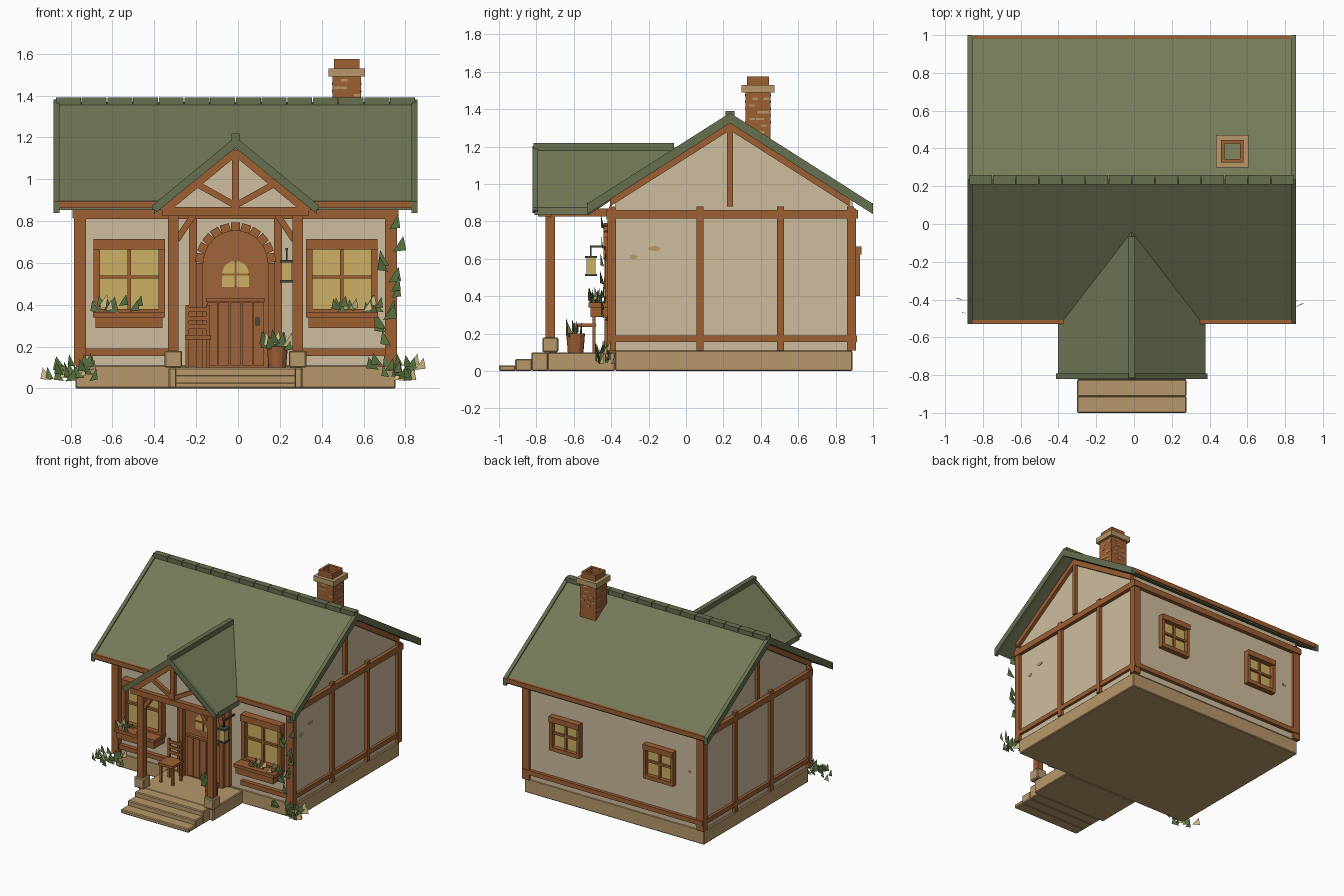
import bpy, bmesh, random
from math import sin, cos, pi
from mathutils import Vector

random.seed(4)
cube = bpy.data.objects.get("Cube")
if cube:
    bpy.data.objects.remove(cube, do_unlink=True)

CENTRE = -0.012  # every x below is relative to the centre line


def material(name, hexcode):
    rgb = [int(hexcode[i:i + 2], 16) / 255 for i in (0, 2, 4)]
    lin = [c / 12.92 if c < 0.04 else ((c + 0.055) / 1.055) ** 2.4 for c in rgb]
    mat = bpy.data.materials.new(name)
    mat.use_nodes = True
    mat.diffuse_color = (*lin, 1)
    mat.node_tree.nodes["Principled BSDF"].inputs["Base Color"].default_value = (*lin, 1)
    return mat


roof_green = material("roof green", "747A58")
trim_green = material("roof trim green", "667050")
plaster = material("plaster", "CFBD9F")
timber = material("timber brown", "9F6034")
door_wood = material("door wood", "A0643A")
stone = material("stone tan", "B8986A")
glass = material("window yellow", "CDB064")
leaf = material("leaf green", "5A7441")
petal = material("petal cream", "D8C48C")
iron = material("dark iron", "454A3C")


def finish(name, bm, *mats):
    mesh = bpy.data.meshes.new(name)
    bm.to_mesh(mesh)
    bm.free()
    for mat in mats:
        mesh.materials.append(mat)
    obj = bpy.data.objects.new(name, mesh)
    obj.location.x = CENTRE
    bpy.context.collection.objects.link(obj)
    return obj


def prism(name, points, sweep, mat, bevel=0):
    """Flat outline swept along a vector."""
    bm = bmesh.new()
    face = bm.faces.new([bm.verts.new(p) for p in points])
    new = bmesh.ops.extrude_face_region(bm, geom=[face])["geom"]
    verts = [v for v in new if isinstance(v, bmesh.types.BMVert)]
    bmesh.ops.translate(bm, verts=verts, vec=sweep)
    bmesh.ops.recalc_face_normals(bm, faces=bm.faces)
    obj = finish(name, bm, mat)
    if bevel:
        mod = obj.modifiers.new("soft edge", "BEVEL")
        mod.width, mod.segments = bevel, 1
    return obj


def box(name, x0, x1, y0, y1, z0, z1, mat, bevel=0):
    return prism(name, [(x0, y0, z0), (x1, y0, z0), (x1, y1, z0), (x0, y1, z0)],
                 (0, 0, z1 - z0), mat, bevel)


def beam(name, start, end, width, depth, mat, side=(0, 1, 0)):
    """Square bar between two points; depth runs along side."""
    a, b, s = Vector(start), Vector(end), Vector(side)
    across = (b - a).cross(s).normalized() * width / 2
    s = s * depth / 2
    return prism(name, [a + across + s, a - across + s, a - across - s, a + across - s], b - a, mat)


def ring(name, x, y, outer, inner, z0, z1, mat):
    """Hollow square tube."""
    for s in (-1, 1):
        box(name, x - outer, x + outer, y + s * inner, y + s * outer, z0, z1, mat)
        box(name, x + s * inner, x + s * outer, y - inner, y + inner, z0, z1, mat)


def leaves(name, centre, spread, count, size, blossom=0):
    """Loose triangular leaves, every few of them a petal."""
    bm = bmesh.new()
    for i in range(count):
        p = Vector([c + random.uniform(-s, s) for c, s in zip(centre, spread)])
        t = random.uniform(-0.5, 0.5)
        w = size * random.uniform(0.6, 1) * random.choice((-1, 1))
        corners = (p, p + Vector((w, t * size, 0.1 * size)), p + Vector((w * 0.8, t * size, size)))
        face = bm.faces.new([bm.verts.new(c) for c in corners])
        face.material_index = 1 if blossom and i % blossom == 0 else 0
    finish(name, bm, leaf, petal)


# Stone base, porch floor and steps
FRONT, BACK, RIDGE = -0.38, 0.89, 0.235
box("foundation", -0.765, 0.765, FRONT, BACK, 0, 0.11, stone, 0.006)
box("porch_floor", -0.32, 0.32, -0.74, FRONT, 0, 0.1, stone, 0.006)
for i in range(3):
    box("step", -0.29, 0.29, -1 + 0.087 * i, -0.91 + 0.087 * i, 0, 0.03 + 0.035 * i, stone, 0.006)

# Plaster walls with both gables
prism("walls", [(-0.75, FRONT, 0.11), (-0.75, BACK, 0.11), (-0.75, BACK, 0.91),
                (-0.75, RIDGE, 1.325), (-0.75, FRONT, 0.93)], (1.5, 0, 0), plaster)


# Main roof, verges, ridge tiles and eave boards
def chevron(name, x0, x1, top, thick, reach, mat):
    drop = reach * 0.636
    line = [(-reach, -drop), (0, 0), (reach, -drop)]
    pts = [(x0, RIDGE + y, top + z) for y, z in line]
    pts += [(x0, RIDGE + y, top + z - thick) for y, z in reversed(line)]
    prism(name, pts, (x1 - x0, 0, 0), mat)


chevron("main_roof", -0.85, 0.85, 1.37, 0.04, 0.752, roof_green)
for s in (-1, 1):
    chevron("roof_verge", s * 0.842, s * 0.87, 1.38, 0.055, 0.765, trim_green)
    chevron("gable_rafter", s * 0.75, s * 0.775, 1.332, 0.045, 0.64, timber)
    y = RIDGE + s * 0.752
    box("eave_board", -0.845, 0.845, y - 0.012, y + 0.012, 0.862, 0.897, timber)
for i in range(14):
    x = -0.86 + i * 1.72 / 14
    box("ridge_tile", x + 0.002, x + 0.121, RIDGE - 0.025, RIDGE + 0.025, 1.355, 1.39, trim_green)

# Timber frame on sides, front and back
for s in (-1, 1):
    inner, outer = s * 0.74, s * 0.773
    for y in (FRONT - 0.015, 0.075, 0.505, BACK - 0.01):
        box("wall_post", inner, outer, y - 0.018, y + 0.018, 0.11, 0.88, timber)
    box("side_top_beam", inner, s * 0.778, FRONT - 0.04, BACK + 0.03, 0.815, 0.86, timber)
    box("side_sill_beam", inner, s * 0.77, FRONT, BACK + 0.025, 0.155, 0.19, timber)
    box("gable_post", inner, outer, RIDGE - 0.015, RIDGE + 0.015, 0.88, 1.31, timber)
    for y in (FRONT - 0.015, BACK):
        box("corner_post", s * 0.715, outer, y - 0.025, y + 0.02, 0.11, 0.87, timber)
    box("front_sill_beam", s * 0.32, s * 0.74, -0.41, FRONT, 0.155, 0.19, timber)
    box("door_side_post", s * 0.185, s * 0.222, -0.41, FRONT, 0.11, 0.82, timber)
box("front_top_beam", -0.775, 0.775, -0.425, FRONT, 0.81, 0.86, timber)
box("back_top_beam", -0.775, 0.775, BACK, 0.92, 0.815, 0.86, timber)
box("back_sill_beam", -0.76, 0.76, BACK, 0.915, 0.155, 0.19, timber)


# Windows
def window(name, x, half, z0, z1, y, out, bar):
    box(name + "_glass", x - half, x + half, y, y + out * 0.2, z0, z1, glass)
    for s in (-1, 1):
        box(name + "_jamb", x + s * half, x + s * (half + bar), y, y + out, z0, z1, timber)
    box(name + "_head", x - half - bar, x + half + bar, y, y + out * 1.2, z1 - bar, z1 + 0.02, timber)
    box(name + "_ledge", x - half - bar, x + half + bar, y, y + out, z0 - 0.02, z0 + 0.01, timber)
    box(name + "_mullion", x - 0.008, x + 0.008, y, y + out * 0.6, z0, z1, timber)
    mid = (z0 + z1) / 2
    box(name + "_glazing_bar", x - half, x + half, y, y + out * 0.6, mid - 0.008, mid + 0.008, timber)


for s in (-1, 1):
    x = s * 0.508
    window("front_window", x, 0.14, 0.37, 0.695, FRONT, -0.05, 0.03)
    window("back_window", s * 0.4, 0.105, 0.42, 0.645, BACK, 0.04, 0.022)
    box("flower_box", x - 0.16, x + 0.16, -0.51, FRONT, 0.29, 0.34, timber)
    box("flower_box_rim", x - 0.172, x + 0.172, -0.52, FRONT, 0.34, 0.365, timber)
    leaves("window_flowers", (x + s * 0.06, -0.485, 0.375), (0.1, 0.025, 0.02), 13, 0.055, 4)
    leaves("corner_bush", (s * 0.78, -0.44, 0.07), (0.1, 0.04, 0.04), 24, 0.06, 6)
leaves("climbing_vine", (0.73, -0.44, 0.5), (0.025, 0.01, 0.3), 13, 0.075)

# Arched door with stepped surround
SPRING, RADIUS = 0.6, 0.16
arch = [(RADIUS * cos(i * pi / 16), -0.4, SPRING + RADIUS * sin(i * pi / 16)) for i in range(17)]
prism("door", arch + [(-RADIUS, -0.4, 0.1), (RADIUS, -0.4, 0.1)], (0, 0.03, 0), door_wood)
for i in range(11):
    a = (i + 0.5) * pi / 11
    near, far = [(r * cos(a), -0.41, SPRING + r * sin(a)) for r in (0.152, 0.192)]
    beam("arch_block", near, far, 0.044, 0.06, timber)
for s in (-1, 1):
    box("door_jamb", s * 0.155, s * 0.188, -0.435, FRONT, 0.1, SPRING, timber)
for i in range(5):
    x = -0.112 + i * 0.056
    box("door_plank", x - 0.025, x + 0.025, -0.408, -0.39, 0.11, 0.41, door_wood)
box("door_ledge", -0.14, 0.14, -0.425, -0.39, 0.415, 0.43, timber)
pane = [(0.065 * cos(i * pi / 10), -0.406, 0.545 + 0.065 * sin(i * pi / 10)) for i in range(11)]
prism("door_window", pane + [(-0.065, -0.406, 0.485), (0.065, -0.406, 0.485)], (0, 0.01, 0), glass)
box("door_window_upright", -0.005, 0.005, -0.412, -0.4, 0.485, 0.61, timber)
box("door_window_bar", -0.065, 0.065, -0.412, -0.4, 0.54, 0.55, timber)
box("door_handle", 0.095, 0.115, -0.43, -0.4, 0.3, 0.34, iron)

# Porch posts, beams and gable truss
for s in (-1, 1):
    x = s * 0.297
    box("porch_post", x - 0.025, x + 0.025, -0.75, -0.7, 0.17, 0.83, timber)
    box("post_foot", x - 0.042, x + 0.042, -0.767, -0.683, 0.1, 0.18, stone, 0.006)
    box("porch_side_beam", x - 0.02, x + 0.02, -0.75, FRONT, 0.825, 0.87, timber)
    beam("porch_brace", (s * 0.28, -0.725, 0.71), (s * 0.2, -0.725, 0.83), 0.03, 0.035, timber)
    beam("porch_rafter", (s * 0.35, -0.765, 0.845), (0, -0.765, 1.133), 0.04, 0.04, timber)
    beam("truss_strut", (s * 0.01, -0.765, 0.88), (s * 0.19, -0.765, 0.98), 0.03, 0.03, timber)
box("porch_front_beam", -0.35, 0.35, -0.79, -0.72, 0.825, 0.868, timber)
box("king_post", -0.016, 0.016, -0.785, -0.745, 0.86, 1.14, timber)
prism("porch_gable", [(-0.31, -0.755, 0.86), (0.31, -0.755, 0.86), (0, -0.755, 1.14)], (0, 0.03, 0), plaster)

# Porch roof, cut along the valleys
for s in (-1, 1):
    eave = s * 0.39
    prism("porch_roof", [(0, -0.81, 1.195), (eave, -0.81, 0.873), (eave, -0.52, 0.873), (0, -0.04, 1.195)],
          (0, 0, -0.04), roof_green)
    prism("porch_verge", [(0, -0.82, 1.203), (s * 0.4, -0.82, 0.873), (s * 0.4, -0.82, 0.858),
                          (s * 0.375, -0.82, 0.845), (0, -0.82, 1.15)], (0, 0.028, 0), trim_green)
box("porch_ridge", -0.018, 0.018, -0.815, -0.065, 1.18, 1.218, trim_green)

# Hollow chimney with collar and pale bricks
CHX, CHY = 0.532, 0.385
ring("chimney", CHX, CHY, 0.068, 0.045, 1.18, 1.5, timber)
ring("chimney_collar", CHX, CHY, 0.087, 0.045, 1.49, 1.53, stone)
ring("chimney_top", CHX, CHY, 0.06, 0.04, 1.53, 1.575, timber)
for i in range(36):
    u, z = random.uniform(-0.05, 0.05), 1.27 + 0.018 * (i % 12)
    s = random.choice((-1, 1))
    if i % 2:
        box("pale_brick", CHX + u - 0.015, CHX + u + 0.015, CHY + s * 0.066, CHY + s * 0.07, z, z + 0.012, stone)
    else:
        box("pale_brick", CHX + s * 0.066, CHX + s * 0.07, CHY + u - 0.015, CHY + u + 0.015, z, z + 0.012, stone)

# Worn patches on the plaster
for y, z, w in ((-0.28, 0.61, 0.022), (-0.17, 0.655, 0.034)):
    oval = [(0.748, y + w * cos(i * pi / 4), z + 0.014 * sin(i * pi / 4)) for i in range(8)]
    prism("worn_patch", oval, (0.005, 0, 0), stone)
box("worn_patch", -0.66, -0.63, BACK - 0.002, BACK + 0.003, 0.52, 0.54, stone)

# Chair on the porch
for x in (-0.23, -0.13):
    box("chair_back_leg", x - 0.008, x + 0.008, -0.5, -0.484, 0.1, 0.4, timber)
    box("chair_front_leg", x - 0.008, x + 0.008, -0.6, -0.584, 0.1, 0.24, timber)
box("chair_seat", -0.242, -0.118, -0.61, -0.48, 0.235, 0.255, timber)
for z in (0.285, 0.325, 0.365):
    box("chair_slat", -0.23, -0.13, -0.497, -0.487, z, z + 0.022, timber)

# Barrel planter
bm = bmesh.new()
bmesh.ops.create_cone(bm, cap_ends=True, segments=12, radius1=0.042, radius2=0.05, depth=0.1)
bmesh.ops.translate(bm, verts=bm.verts, vec=(0.2, -0.59, 0.15))
finish("barrel_planter", bm, timber)
leaves("barrel_plant", (0.2, -0.59, 0.2), (0.03, 0.03, 0.02), 14, 0.07, 5)

# Hanging lantern
LX, LY = 0.245, -0.508
box("lantern_arm", LX - 0.006, LX + 0.006, LY, FRONT, 0.66, 0.672, iron)
box("lantern_hook", LX - 0.004, LX + 0.004, LY - 0.004, LY + 0.004, 0.61, 0.67, iron)
box("lantern_light", LX - 0.024, LX + 0.024, LY - 0.024, LY + 0.024, 0.515, 0.605, glass)
for z in (0.507, 0.603):
    box("lantern_plate", LX - 0.032, LX + 0.032, LY - 0.032, LY + 0.032, z, z + 0.012, iron)
